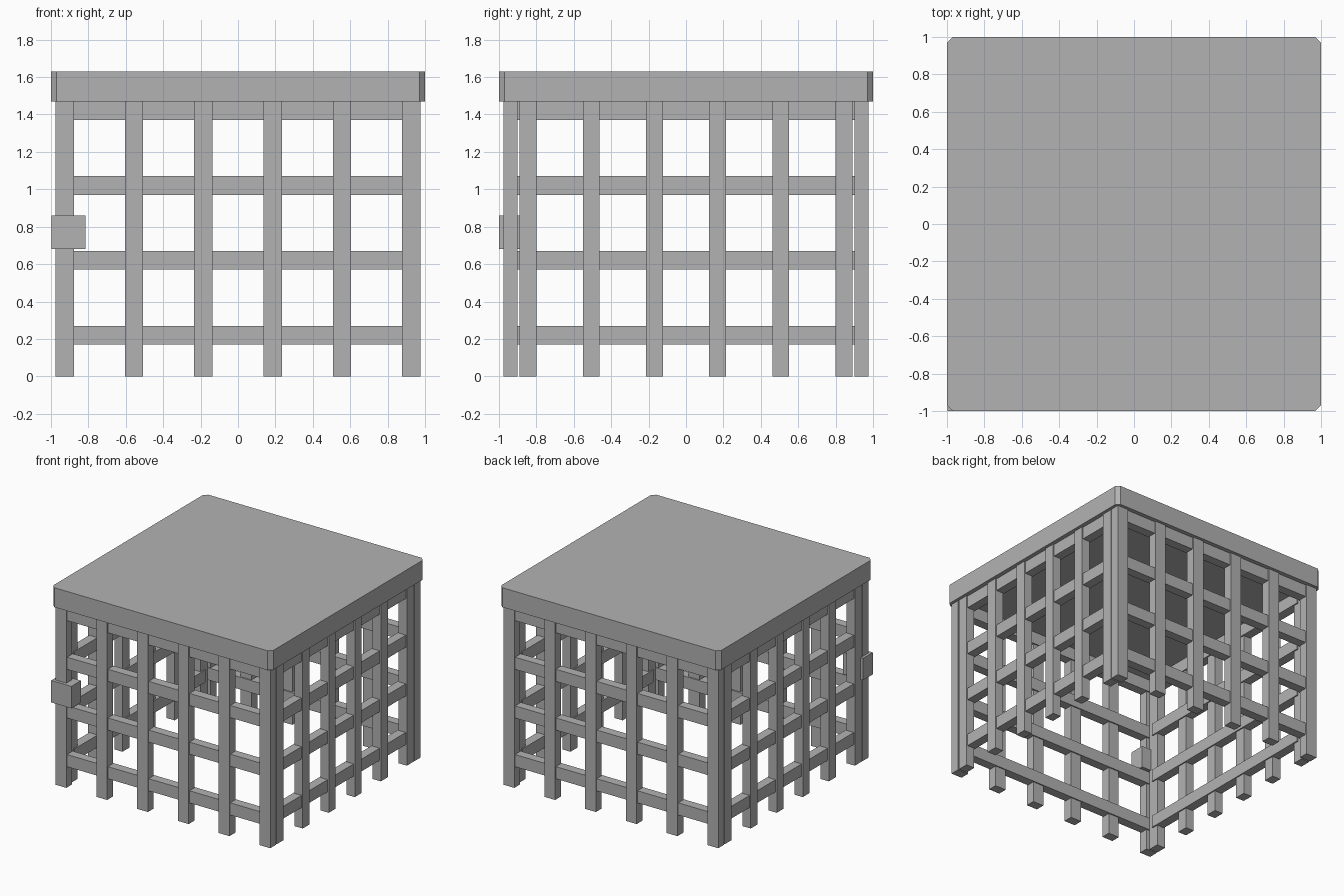
import bpy, bmesh

if "Cube" in bpy.data.objects:
    bpy.data.objects.remove(bpy.data.objects["Cube"])

grey = bpy.data.materials.new("plain grey")
grey.diffuse_color = (0.448, 0.448, 0.448, 1)
grey.use_nodes = True
grey.node_tree.nodes["Principled BSDF"].inputs["Base Color"].default_value = grey.diffuse_color


def finish(name, bm):
    bmesh.ops.recalc_face_normals(bm, faces=bm.faces)
    me = bpy.data.meshes.new(name)
    bm.to_mesh(me)
    bm.free()
    me.materials.append(grey)
    ob = bpy.data.objects.new(name, me)
    bpy.context.collection.objects.link(ob)
    return ob


def box(name, x, y, z):
    """Box from (min, max) ranges on each axis."""
    bm = bmesh.new()
    bmesh.ops.create_cube(bm, size=1)
    for v in bm.verts:
        for i, (a, b) in enumerate((x, y, z)):
            v.co[i] = (a + b) / 2 + v.co[i] * (b - a)
    return finish(name, bm)


TOP = 1.47
OUT, IN = 0.975, 0.90          # outer and inner faces of the upright bars
RAIL_OUT, RAIL_IN = 0.965, 0.89  # rails sit slightly back from the bars
RAIL_Z = [0.17 + 0.4 * i for i in range(4)]

for side, s in (("front", -1), ("back", 1)):
    bars = tuple(sorted((s * OUT, s * IN)))
    rails = tuple(sorted((s * RAIL_OUT, s * RAIL_IN)))
    for i in range(6):
        c = -0.927 + i * 0.3708
        box(f"{side}_bar_{i + 1}", (c - 0.049, c + 0.049), bars, (0, TOP))
    for i, z in enumerate(RAIL_Z):
        box(f"{side}_rail_{i + 1}", (-0.92, 0.92), rails, (z, z + 0.1))

for side, s in (("left", -1), ("right", 1)):
    bars = tuple(sorted((s * OUT, s * IN)))
    rails = tuple(sorted((s * RAIL_OUT, s * RAIL_IN)))
    for i in range(6):
        c = -0.845 + i * 0.338
        box(f"{side}_bar_{i + 1}", bars, (c - 0.045, c + 0.045), (0, TOP))
    for i, z in enumerate(RAIL_Z):
        box(f"{side}_rail_{i + 1}", rails, (-0.85, 0.85), (z, z + 0.1))

# Lock block on the front left post
box("lock", (-0.998, -0.815), (-1.0, -0.875), (0.68, 0.86))

# Roof slab with cut corners
k = 0.97
outline = [(-k, -1), (k, -1), (1, -k), (1, k), (k, 1), (-k, 1), (-1, k), (-1, -k)]
bm = bmesh.new()
face = bm.faces.new([bm.verts.new((x, y, TOP)) for x, y in outline])
ext = bmesh.ops.extrude_face_region(bm, geom=[face], use_keep_orig=True)
for v in ext["geom"]:
    if isinstance(v, bmesh.types.BMVert):
        v.co.z = 1.63
finish("roof", bm)
